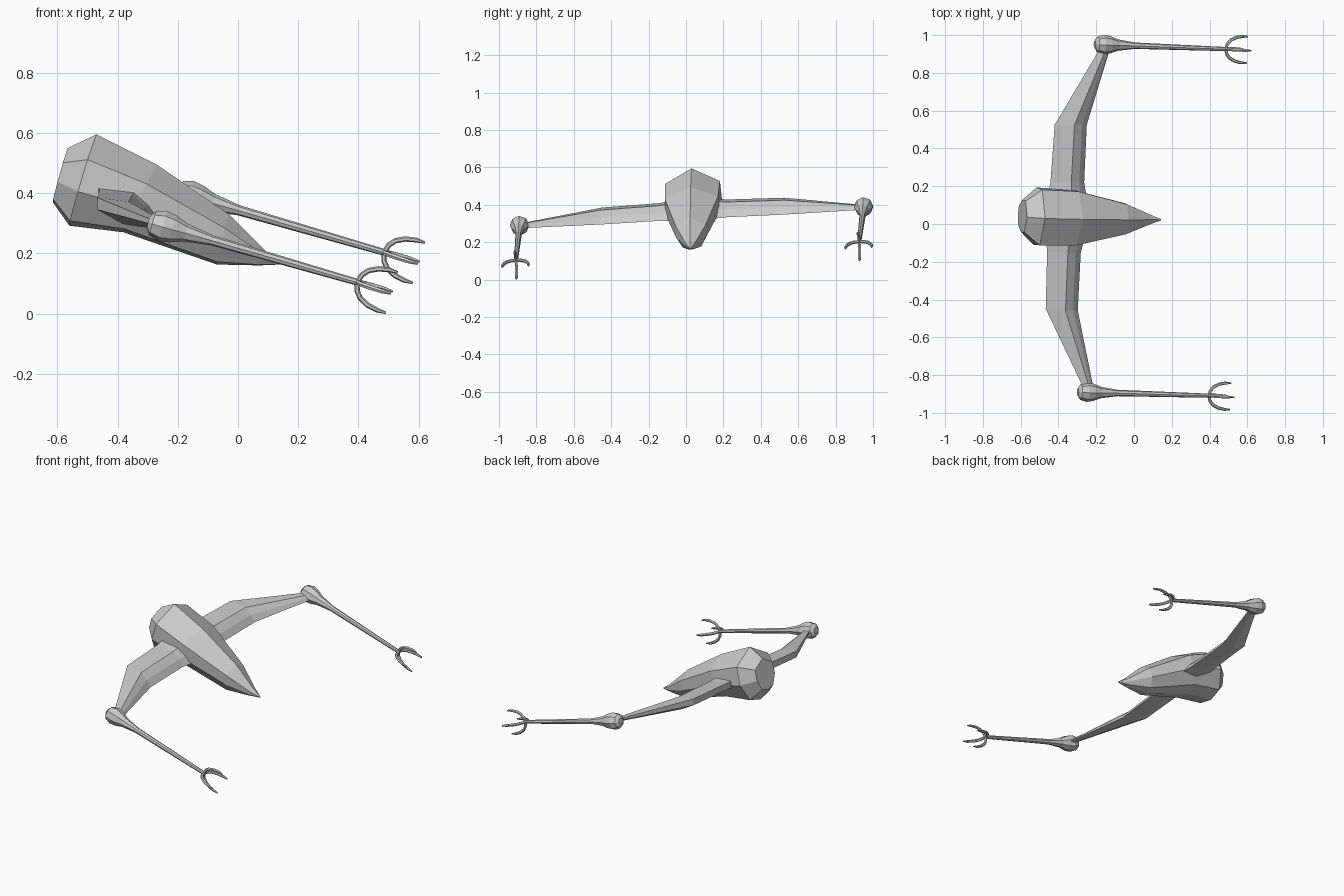
import bpy, bmesh, math
from mathutils import Vector

if "Cube" in bpy.data.objects:
    bpy.data.objects.remove(bpy.data.objects["Cube"])

# Tilted local frame: forward, side, up
C = Vector((-0.205, 0.03, 0.34))
S = Vector((0.09, 1.85, 0.10)).normalized()
F = Vector((0.96, -0.03, -0.29))
F = (F - F.dot(S) * S).normalized()
U = F.cross(S)


def reflect(p):
    return p - 2 * (p - C).dot(S) * S


def loft(name, rings):
    """Skin a list of equal-length rings and cap both ends."""
    bm = bmesh.new()
    vs = [[bm.verts.new(p) for p in r] for r in rings]
    n = len(vs[0])
    for a, b in zip(vs, vs[1:]):
        for i in range(n):
            j = (i + 1) % n
            bm.faces.new((a[i], a[j], b[j], b[i]))
    bm.faces.new(vs[0])
    bm.faces.new(vs[-1])
    bmesh.ops.recalc_face_normals(bm, faces=bm.faces)
    me = bpy.data.meshes.new(name)
    bm.to_mesh(me)
    bm.free()
    ob = bpy.data.objects.new(name, me)
    bpy.context.collection.objects.link(ob)
    return ob


def pair(name, rings):
    loft("left_" + name, rings)
    loft("right_" + name, [[reflect(p) for p in r] for r in rings])


def tube(points, radii, sides):
    rings = []
    for i, (p, r) in enumerate(zip(points, radii)):
        d = (points[min(i + 1, len(points) - 1)] - points[max(i - 1, 0)]).normalized()
        a = d.cross(S if abs(d.dot(S)) < 0.75 else U).normalized()
        if i and a.dot(last) < 0.3:
            a = (last - last.dot(d) * d).normalized()
        last = a
        b = d.cross(a)
        rings.append([p + r * (math.cos(t) * a + math.sin(t) * b)
                      for t in (2 * math.pi * k / sides for k in range(sides))])
    return rings


# Body: faceted rings, top x/z, bottom x/z, half width
sections = [((-0.565, 0.55), (-0.615, 0.37), 0.085),
            ((-0.47, 0.595), (-0.56, 0.292), 0.152),
            ((-0.27, 0.495), (-0.38, 0.27), 0.147),
            ((-0.03, 0.33), (-0.07, 0.163), 0.082),
            ((0.09, 0.21), (0.07, 0.16), 0.027),
            ((0.142, 0.168), (0.141, 0.163), 0.003)]
profile = [(0, 0), (0.97, 0.25), (1, 0.6), (0.6, 0.93), (0, 1),
           (-0.6, 0.93), (-1, 0.6), (-0.97, 0.25)]
rings = []
for (tx, tz), (bx, bz), w in sections:
    ring = []
    for s, t in profile:
        p = Vector((tx + (bx - tx) * t, 0, tz + (bz - tz) * t))
        p.y = C.y - ((p.x - C.x) * S.x + (p.z - C.z) * S.z) / S.y
        ring.append(p + S * s * w)
    rings.append(ring)
loft("body", rings)

# Arms: flat six-sided section, bent at the elbow
section = [(-0.085, 0.048), (0.02, 0.035), (0.06, -0.002),
           (0.085, -0.042), (0.0, -0.04), (-0.085, 0.008)]
stations = [(-0.355, 0.10, 0.375, 1.3), (-0.353, 0.22, 0.378, 1.05),
            (-0.335, 0.525, 0.39, 1.0), (-0.155, 0.925, 0.386, 0.32)]
pair("arm", [[Vector((x + k * a, y, z + k * b)) for a, b in section]
             for x, y, z, k in stations])

# Shins: bulb joint running into a thin rod
joint = Vector((-0.16, 0.95, 0.39))
ankle = Vector((0.49, 0.926, 0.202))
along = (ankle - joint).normalized()
length = (ankle - joint).length
bulb = [(-0.05, 0.02), (-0.035, 0.042), (0.0, 0.052), (0.035, 0.046),
        (0.08, 0.03), (0.17, 0.017), (length, 0.011)]
pair("shin", tube([joint + along * d for d, r in bulb], [r for d, r in bulb], 8))

# Claws: four curved toes around each ankle
curve = [(-0.005, 0.0), (0.003, 0.028), (0.02, 0.048), (0.05, 0.063),
         (0.085, 0.07), (0.115, 0.07)]
for k, side in enumerate((U, S, -U, -S)):
    pts = [ankle + F * f + side * r for f, r in curve]
    pair("toe_%d" % (k + 1),
         tube(pts, [0.008, 0.009, 0.009, 0.009, 0.008, 0.004], 6))
